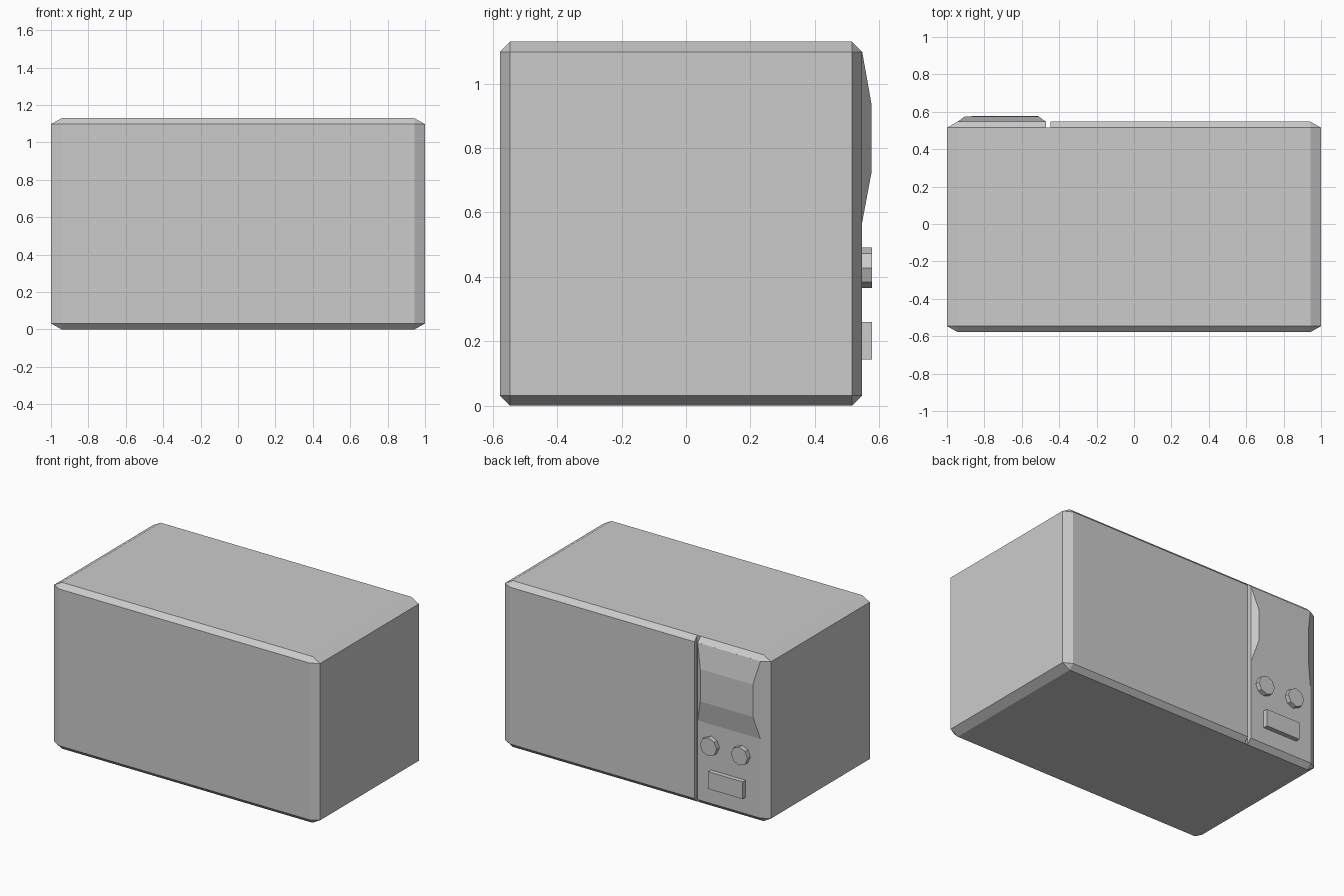
import bpy, bmesh
from math import radians
from mathutils import Matrix, Vector

if "Cube" in bpy.data.objects:
    bpy.data.objects.remove(bpy.data.objects["Cube"])

Y_BACK = 0.547    # plane of the door and control panel
Y_OUT = 0.578     # outer face of the raised controls


def add_object(name, bm):
    bmesh.ops.recalc_face_normals(bm, faces=bm.faces)
    mesh = bpy.data.meshes.new(name)
    bm.to_mesh(mesh)
    bm.free()
    obj = bpy.data.objects.new(name, mesh)
    bpy.context.collection.objects.link(obj)
    return obj


def box(name, lo, hi, bevel=0.0):
    """Box between two corners; bevel is a fraction of each dimension."""
    lo, hi = Vector(lo), Vector(hi)
    bm = bmesh.new()
    bmesh.ops.create_cube(bm, size=1)
    if bevel:
        bmesh.ops.bevel(bm, geom=bm.edges[:], offset=bevel, segments=1,
                        affect='EDGES')
    bmesh.ops.scale(bm, vec=hi - lo, verts=bm.verts)
    bmesh.ops.translate(bm, vec=(lo + hi) / 2, verts=bm.verts)
    return add_object(name, bm)


def raised_panel(name, base, top):
    """Tapered panel; rectangles are (x0, x1, z0, z1)."""
    bm = bmesh.new()
    for (x0, x1, z0, z1), y in ((base, Y_BACK - 0.002), (base, Y_BACK), (top, Y_OUT - 0.003)):
        for x, z in ((x0, z0), (x1, z0), (x1, z1), (x0, z1)):
            bm.verts.new((x, y, z))
    bmesh.ops.convex_hull(bm, input=bm.verts)
    bmesh.ops.dissolve_limit(bm, angle_limit=radians(1), verts=bm.verts, edges=bm.edges)
    return add_object(name, bm)


def knob(name, x, z, radius):
    depth = Y_OUT - Y_BACK + 0.01
    bm = bmesh.new()
    bmesh.ops.create_cone(bm, cap_ends=True, segments=8, radius1=radius,
                          radius2=radius, depth=depth,
                          matrix=Matrix.Translation((x, Y_OUT - depth / 2, z))
                          @ Matrix.Rotation(radians(90), 4, 'X'))
    return add_object(name, bm)


# Chamfered casing with a slot between door and control panel
casing = box("oven_casing", (-1, -0.578, 0), (1, Y_BACK, 1.13), 0.0285)
slot = box("door_slot_cutter", (-0.47, 0.517, -0.1), (-0.446, 0.7, 1.3))
slot.hide_render = True
slot.hide_viewport = True
cut = casing.modifiers.new("door_slot", 'BOOLEAN')
cut.operation = 'DIFFERENCE'
cut.solver = 'EXACT'
cut.object = slot

# Raised display, two knobs and a push button
raised_panel("display_panel", (-0.943, -0.471, 0.57, 1.098),
             (-0.905, -0.51, 0.72, 0.94))
for i, x in enumerate((-0.572, -0.805)):
    knob(f"knob_{i + 1}", x, 0.428, 0.0625)
box("push_button", (-0.83, Y_BACK - 0.01, 0.143), (-0.572, Y_OUT, 0.26))
